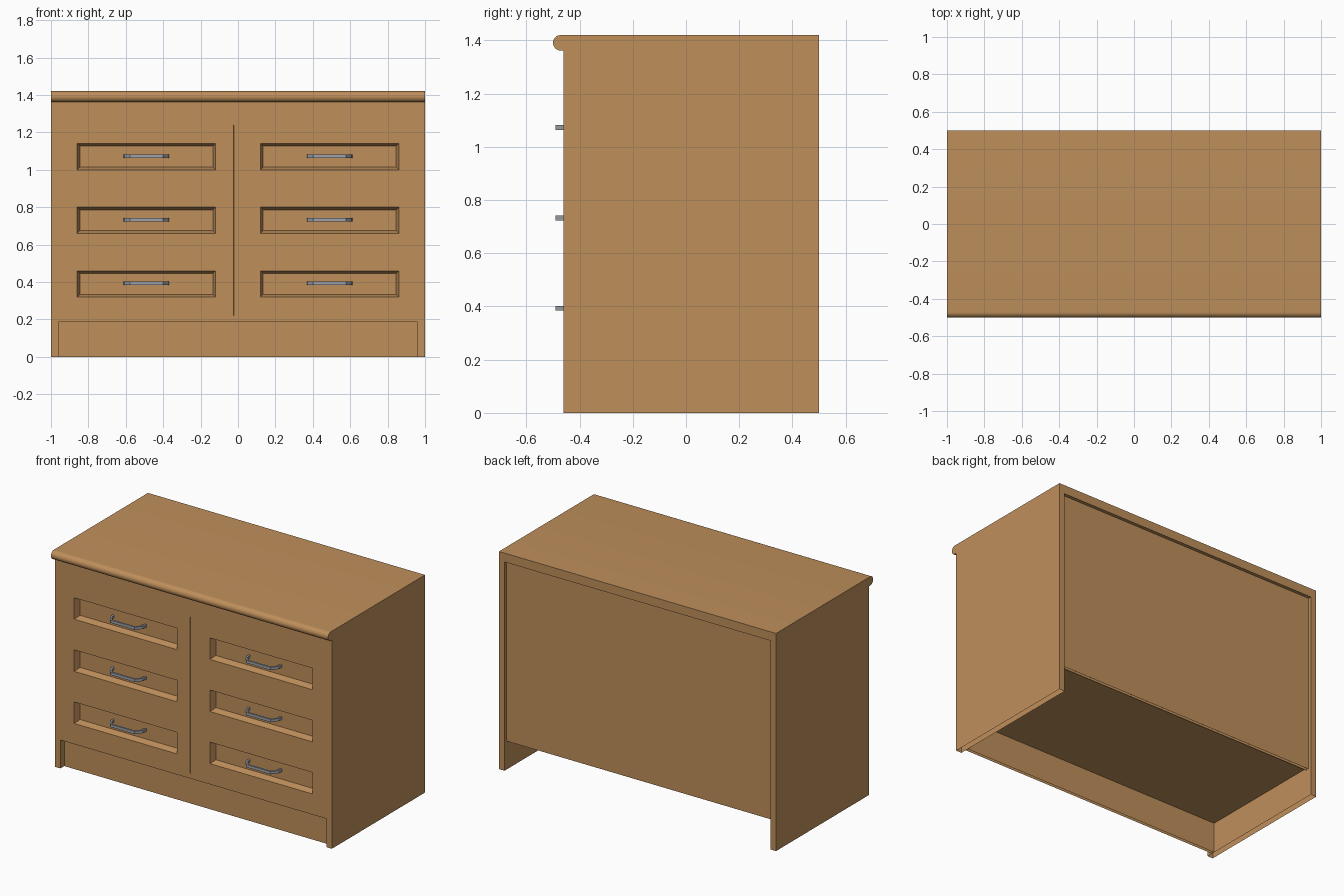
import bpy, bmesh, math

if "Cube" in bpy.data.objects:
    bpy.data.objects.remove(bpy.data.objects["Cube"])


def material(name, rgb):
    m = bpy.data.materials.new(name)
    m.diffuse_color = (*rgb, 1)
    m.use_nodes = True
    m.node_tree.nodes["Principled BSDF"].inputs["Base Color"].default_value = m.diffuse_color
    return m


WOOD = material("warm_wood", (0.52, 0.275, 0.105))
METAL = material("brushed_steel", (0.34, 0.37, 0.41))
FRONT = -0.46


def finish(bm, name, mat):
    bmesh.ops.recalc_face_normals(bm, faces=bm.faces)
    me = bpy.data.meshes.new(name)
    bm.to_mesh(me)
    bm.free()
    me.materials.append(mat)
    ob = bpy.data.objects.new(name, me)
    bpy.context.collection.objects.link(ob)
    return ob


def board(name, lo, hi, open_bottom=True):
    bm = bmesh.new()
    bmesh.ops.create_cube(bm, size=1)
    for v in bm.verts:
        v.co = [(a + b) / 2 + c * (b - a) for a, b, c in zip(lo, hi, v.co)]
    bm.normal_update()
    if open_bottom:
        bmesh.ops.delete(bm, geom=[f for f in bm.faces if f.normal.z < -0.9],
                         context="FACES_ONLY")
    return finish(bm, name, WOOD)


def prism(name, profile, offset, mat):
    """Close a planar profile and extrude it along the offset."""
    bm = bmesh.new()
    face = bm.faces.new([bm.verts.new(p) for p in profile])
    ext = bmesh.ops.extrude_face_region(bm, geom=[face])
    bmesh.ops.translate(bm, vec=offset,
                        verts=[g for g in ext["geom"] if isinstance(g, bmesh.types.BMVert)])
    return finish(bm, name, mat)


# Carcass boards, hollow underneath
for name, s in (("left_side", -1), ("right_side", 1)):
    xs = sorted((s * 0.96, s * 1.0))
    board(name, (xs[0], FRONT, 0), (xs[1], 0.5, 1.362))
board("back_panel", (-0.96, 0.458, 0.185), (0.96, 0.478, 1.362))
board("bottom_panel", (-0.96, FRONT + 0.001, 0.2), (0.96, 0.459, 0.215), False)
board("plinth", (-0.96, -0.42, 0), (0.96, -0.4, 0.2))

# Worktop with a rolled front edge
r, cy, cz = 0.029, -0.471, 1.391
profile = [(-1, 0.5, 1.42)]
for i in range(17):
    a = math.pi / 2 + math.pi * i / 16
    profile.append((-1, cy + r * math.cos(a), cz + r * math.sin(a)))
profile.append((-1, 0.5, 1.362))
top = prism("worktop", profile, (2, 0, 0), WOOD)
bpy.context.view_layer.objects.active = top
top.select_set(True)
bpy.ops.object.shade_smooth_by_angle(angle=math.radians(35))
top.select_set(False)

# Drawer front sheet: a grid whose drawer cells are sunk with sloping borders
xs = [-0.96, -0.86, -0.12, -0.024, -0.018, 0.12, 0.86, 0.96]
zs = [0.185, 0.22, 0.32, 0.46, 0.66, 0.80, 1.00, 1.14, 1.24, 1.362]
bm = bmesh.new()
grid = [[bm.verts.new((x, FRONT, z)) for z in zs] for x in xs]
drawers, groove = [], []
for i in range(len(xs) - 1):
    for j in range(len(zs) - 1):
        f = bm.faces.new((grid[i][j], grid[i + 1][j], grid[i + 1][j + 1], grid[i][j + 1]))
        if i in (1, 5) and j in (2, 4, 6):
            drawers.append(f)
        elif i == 3 and 1 <= j <= 7:
            groove.append(f)
bm.normal_update()
bmesh.ops.inset_individual(bm, faces=drawers, thickness=0.02, depth=-0.04)
bmesh.ops.inset_region(bm, faces=groove, thickness=0.002, depth=-0.003)
finish(bm, "drawer_fronts", WOOD)

# Flat bow handles: straight bar with splayed legs reaching into the recess
outer = [(-0.122, -0.42), (-0.116, -0.455), (-0.088, -0.491),
         (0.088, -0.491), (0.116, -0.455), (0.122, -0.42)]
inner = [(0.11, -0.42), (0.105, -0.45), (0.083, -0.479),
         (-0.083, -0.479), (-0.105, -0.45), (-0.11, -0.42)]
for row, z in (("lower", 0.384), ("middle", 0.724), ("upper", 1.064)):
    for side, s in (("left", -1), ("right", 1)):
        prism(f"{row}_{side}_handle",
              [(s * 0.49 + dx, y, z) for dx, y in outer + inner], (0, 0, 0.018), METAL)
